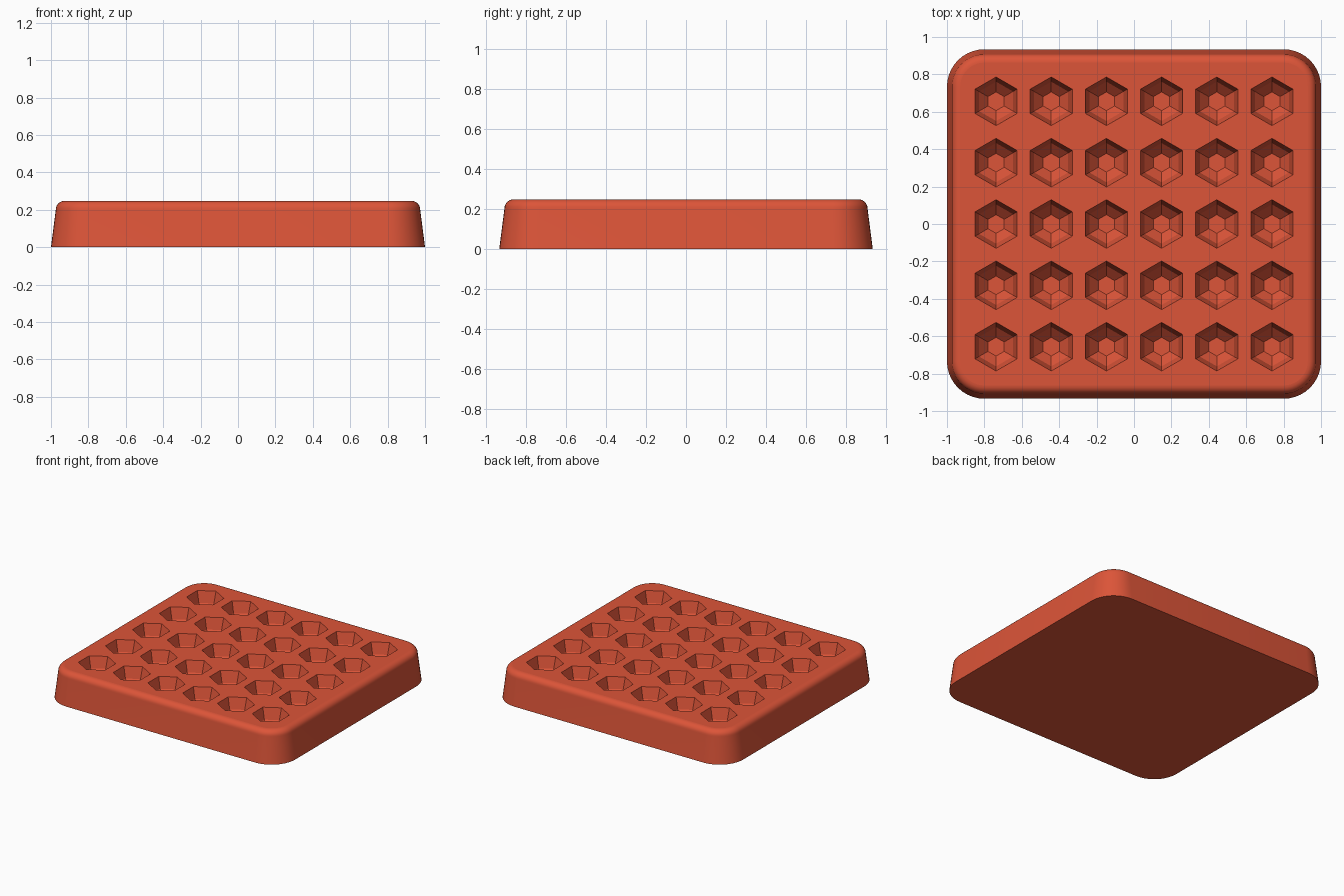
import bpy
import bmesh
from math import cos, sin, pi, radians

old = bpy.data.objects.get("Cube")
if old:
    bpy.data.objects.remove(old, do_unlink=True)

# Overall sizes
HALF_X, HALF_Y, HEIGHT = 1.0, 0.934, 0.247
CORNER, FILLET, DRAFT = 0.2, 0.045, 0.026
CORNER_STEPS, FILLET_STEPS = 10, 7

red = bpy.data.materials.new("brick_red")
red.use_nodes = True
red.diffuse_color = (0.72, 0.09, 0.04, 1)
red.node_tree.nodes["Principled BSDF"].inputs["Base Color"].default_value = red.diffuse_color


def rounded_ring(inset, z):
    """Outline of a rounded rectangle, shrunk by inset."""
    points = []
    for i, (sx, sy) in enumerate([(1, 1), (-1, 1), (-1, -1), (1, -1)]):
        for k in range(CORNER_STEPS + 1):
            a = (i + k / CORNER_STEPS) * pi / 2
            r = CORNER - inset
            points.append((sx * (HALF_X - CORNER) + r * cos(a),
                           sy * (HALF_Y - CORNER) + r * sin(a), z))
    return points


def hex_ring(x, y, radius, z):
    """Hexagon with its points along y."""
    return [(x + radius * cos(radians(30 + 60 * k)),
             y + radius * sin(radians(30 + 60 * k)), z) for k in range(6)]


def loft(bm, rings, smooth):
    """Closed solid through rings, listed from bottom to top."""
    loops = [[bm.verts.new(p) for p in ring] for ring in rings]
    n = len(loops[0])
    for low, high in zip(loops, loops[1:]):
        for k in range(n):
            j = (k + 1) % n
            bm.faces.new((low[k], low[j], high[j], high[k])).smooth = smooth
    bm.faces.new(loops[0][::-1])
    bm.faces.new(loops[-1])


def make_object(name, bm):
    bmesh.ops.recalc_face_normals(bm, faces=bm.faces)
    mesh = bpy.data.meshes.new(name)
    bm.to_mesh(mesh)
    bm.free()
    mesh.materials.append(red)
    obj = bpy.data.objects.new(name, mesh)
    bpy.context.collection.objects.link(obj)
    return obj


# Tray body: drafted sides and a rounded upper edge
profile = [(0, 0)]
for i in range(FILLET_STEPS + 1):
    a = i / FILLET_STEPS * pi / 2
    profile.append((DRAFT + FILLET * (1 - cos(a)), HEIGHT - FILLET * (1 - sin(a))))
bm = bmesh.new()
loft(bm, [rounded_ring(inset, z) for inset, z in profile], True)
tray = make_object("tray", bm)

# Hexagonal pockets: steep upper wall, then a tapered base
pocket = [(0.05, -0.14), (0.105, -0.085), (0.13, 0), (0.136, 0.02)]
bm = bmesh.new()
for col in range(6):
    for row in range(5):
        x, y = (col - 2.5) * 0.295, (row - 2) * 0.328
        loft(bm, [hex_ring(x, y, r, HEIGHT + dz) for r, dz in pocket], False)
cutter = make_object("pocket_cutter", bm)

# Cut the pockets into the tray
cut = tray.modifiers.new("pockets", "BOOLEAN")
cut.operation = "DIFFERENCE"
cut.solver = "EXACT"
cut.object = cutter
bpy.context.view_layer.objects.active = tray
bpy.ops.object.modifier_apply(modifier=cut.name)
bpy.data.objects.remove(cutter, do_unlink=True)
